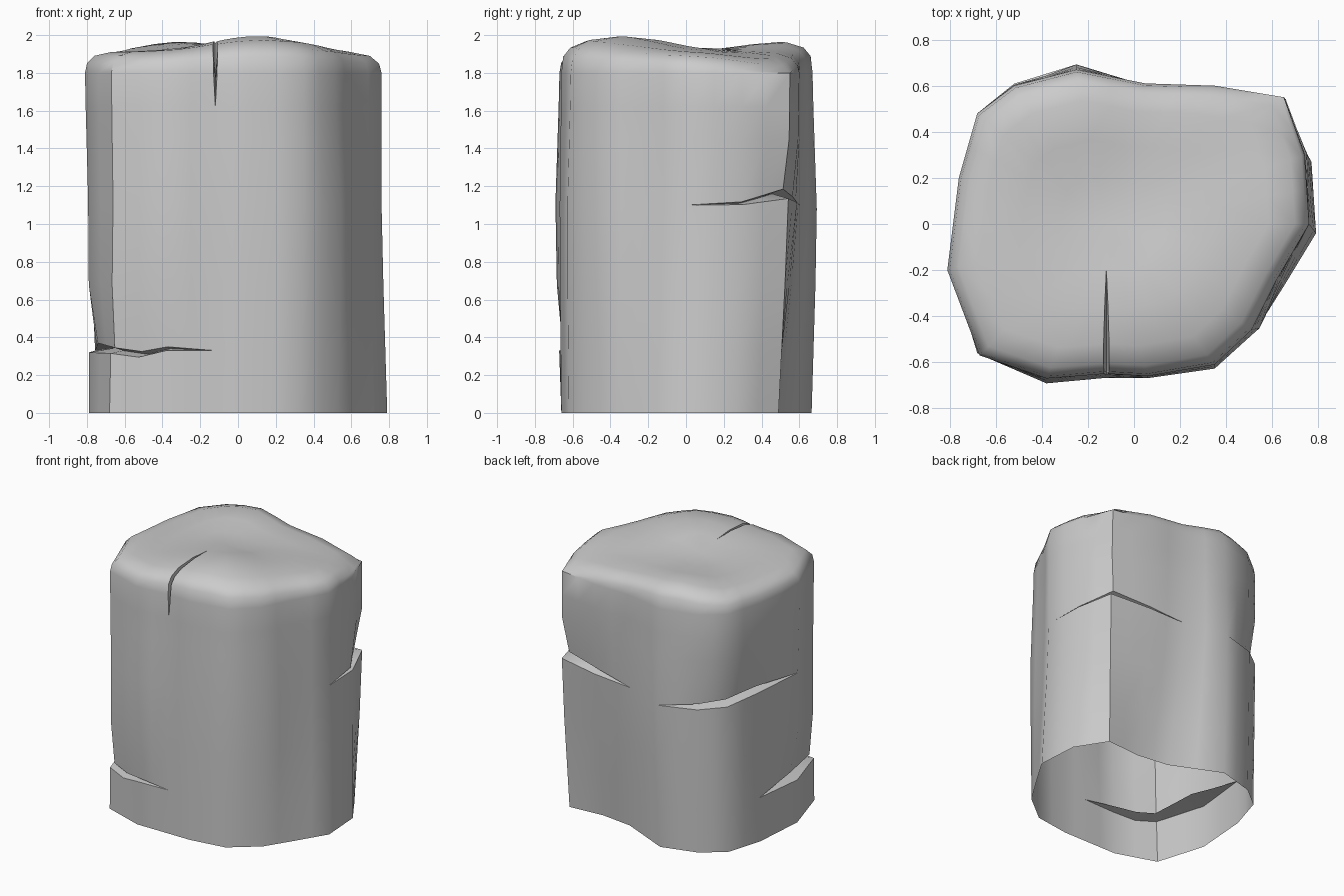
import bpy, bmesh, math

if "Cube" in bpy.data.objects:
    bpy.data.objects.remove(bpy.data.objects["Cube"])

# Plan outlines of the pillar at three heights, counter-clockwise from the front split
LOW = [(-.12,-.66),(.06,-.66),(.33,-.62),(.53,-.46),(.65,-.27),(.79,-.04),(.77,.27),(.63,.49),(.36,.47),
       (.12,.50),(-.25,.665),(-.52,.59),(-.68,.46),(-.76,.2),(-.79,-.2),(-.68,-.56),(-.38,-.66)]
MID = [(-.12,-.67),(.06,-.67),(.35,-.63),(.55,-.45),(.64,-.24),(.76,.0),(.75,.3),(.66,.54),(.35,.585),
       (.05,.60),(-.25,.695),(-.52,.61),(-.68,.48),(-.75,.2),(-.79,-.2),(-.66,-.57),(-.38,-.695)]
TOP = [(-.12,-.65),(.06,-.66),(.35,-.61),(.51,-.46),(.62,-.24),(.76,.0),(.74,.3),(.65,.55),(.35,.60),
       (.05,.61),(-.25,.67),(-.52,.60),(-.68,.48),(-.76,.2),(-.81,-.2),(-.67,-.57),(-.38,-.67)]
N = len(LOW)
CX, CY = -.12, 0.0

# Horizontal cracks: (outline position, height, opening)
CRACK_A = [(0,.33,0),(13,.33,0),(14,.345,.05),(15,.33,.03),(15.5,.31,.03),(16,.34,.02),(17,.33,0)]
CRACK_B = [(0,1.1,0),(5,1.1,0),(6,1.11,.015),(7,1.16,.05),(8,1.13,.03),(9,1.1,0),(10,1.08,0),
           (11,1.1,.03),(12,1.12,.04),(13,1.14,.035),(14,1.13,0),(17,1.1,0)]

def lerp(a, b, f):
    return a + (b - a) * f

def crack_at(crack, t):
    for (t0, z0, w0), (t1, z1, w1) in zip(crack, crack[1:]):
        if t0 <= t <= t1:
            f = (t - t0) / (t1 - t0)
            return lerp(z0, z1, f), lerp(w0, w1, f)

def outline(t, z):
    i, f = int(t) % N, t % 1
    a, b, k = (LOW, MID, z / 1.0) if z < 1 else (MID, TOP, min((z - 1) / .75, 1))
    return [lerp(lerp(a[i][c], b[i][c], k), lerp(a[(i+1) % N][c], b[(i+1) % N][c], k), f) for c in (0, 1)]

def bump(x, y, px, py, s):
    return math.exp(-((x - px) ** 2 + (y - py) ** 2) / s)

def height(x, y):
    return (1.91 + .085 * bump(x, y, .1, -.33, .12) + .055 * bump(x, y, -.3, .5, .08)
            - .05 * bump(x, y, .65, .5, .08))

def inward(x, y, d):
    r = math.hypot(x - CX, y - CY)
    return CX + (x - CX) * (1 - d / r), CY + (y - CY) * (1 - d / r)

def column(t, side):
    """Points from base to centre; side -1, 0, 1 are the left lip, floor and right lip of the top split."""
    pts = []
    def add(x, y, z, d=0, split=0):
        x, y = inward(x, y, d + (.10 * split if side == 0 else 0))
        pts.append((x + (side or 0) * .012 * split, y, z))
    def wall(z, d=0, split=0):
        add(*outline(t, z), z, d, split)
    def slit(crack):
        z, w = crack_at(crack, t)
        wall(z - w / 2)
        wall(z, w * 3)
        wall(z + w / 2, w)
    wall(0)
    slit(CRACK_A)
    wall(.68)
    slit(CRACK_B)
    wall(1.45)
    wall(1.62)
    # Rounded shoulder and uneven top
    s = 0 if side is None else 1
    wall(1.80, split=.8 * s)
    ox, oy = outline(t, 1.8)
    for k, drop, split in ((.985, .06, .9), (.93, .02, 1), (.8, 0, 1), (.55, 0, .6), (.3, 0, 0)):
        x, y = CX + (ox - CX) * k, CY + (oy - CY) * k
        sp = split * s
        z = height(x, y) - drop
        pts.append((x + (side or 0) * .012 * sp, y, z - (.12 * sp if side == 0 else 0)))
    return pts

cols = [column(0, 0), column(0, 1)]
cols += [column(i * .5, None) for i in range(1, 2 * N)]
cols += [column(0, -1)]

bm = bmesh.new()
grid = [[bm.verts.new(p) for p in c] for c in cols]
centre = bm.verts.new((CX, CY, height(CX, CY)))
for a, b in zip(grid, grid[1:] + grid[:1]):
    for j in range(len(a) - 1):
        bm.faces.new((a[j], b[j], b[j + 1], a[j + 1]))
    bm.faces.new((a[-1], b[-1], centre))
bmesh.ops.remove_doubles(bm, verts=bm.verts, dist=.0005)
bmesh.ops.recalc_face_normals(bm, faces=bm.faces)

me = bpy.data.meshes.new("rock_pillar")
bm.to_mesh(me)
bm.free()
ob = bpy.data.objects.new("rock_pillar", me)
bpy.context.collection.objects.link(ob)
bpy.context.view_layer.objects.active = ob
ob.select_set(True)
bpy.ops.object.shade_smooth_by_angle(angle=math.radians(45))
